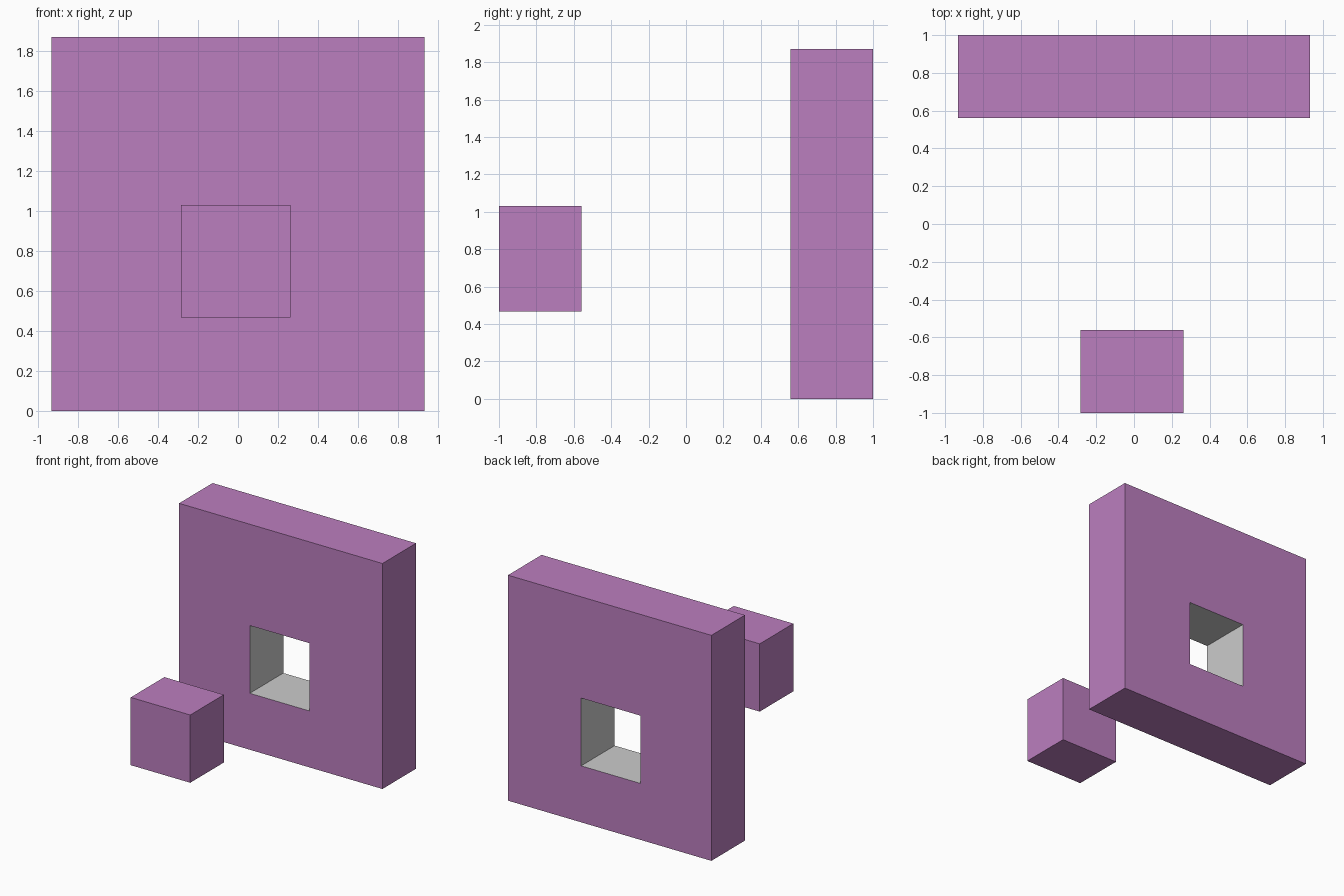
import bpy, bmesh

if "Cube" in bpy.data.objects:
    bpy.data.objects.remove(bpy.data.objects["Cube"])

purple = bpy.data.materials.new("purple")
purple.diffuse_color = (0.50, 0.21, 0.52, 1)
purple.use_nodes = True
purple.node_tree.nodes["Principled BSDF"].inputs["Base Color"].default_value = purple.diffuse_color

SLAB = (-0.933, 0.933, 0.0, 1.87)      # x min, x max, z min, z max
OPENING = (-0.284, 0.262, 0.468, 1.03)
DEPTH = 0.44


def finish(bm, name, materials):
    bmesh.ops.recalc_face_normals(bm, faces=bm.faces)
    mesh = bpy.data.meshes.new(name)
    for m in materials:
        mesh.materials.append(m)
    bm.to_mesh(mesh)
    bm.free()
    obj = bpy.data.objects.new(name, mesh)
    bpy.context.collection.objects.link(obj)
    return obj


def rect(bm, bounds, y):
    x0, x1, z0, z1 = bounds
    return [bm.verts.new((x, y, z)) for x, z in ((x0, z0), (x1, z0), (x1, z1), (x0, z1))]


def band(bm, a, b, mat=0):
    for i in range(4):
        j = (i + 1) % 4
        bm.faces.new((a[i], a[j], b[j], b[i])).material_index = mat


# Standing slab with a square opening; the cut walls stay plain grey
bm = bmesh.new()
outer_front, outer_back = (rect(bm, SLAB, y) for y in (1 - DEPTH, 1))
inner_front, inner_back = (rect(bm, OPENING, y) for y in (1 - DEPTH, 1))
band(bm, outer_front, outer_back)
band(bm, outer_front, inner_front)
band(bm, outer_back, inner_back)
band(bm, inner_front, inner_back, mat=1)
finish(bm, "slab_with_opening", [purple, None])

# Loose block matching the opening, floating in front
bm = bmesh.new()
front, back = (rect(bm, OPENING, y) for y in (-1, -1 + DEPTH))
band(bm, front, back)
bm.faces.new(front)
bm.faces.new(back)
finish(bm, "removed_block", [purple])
